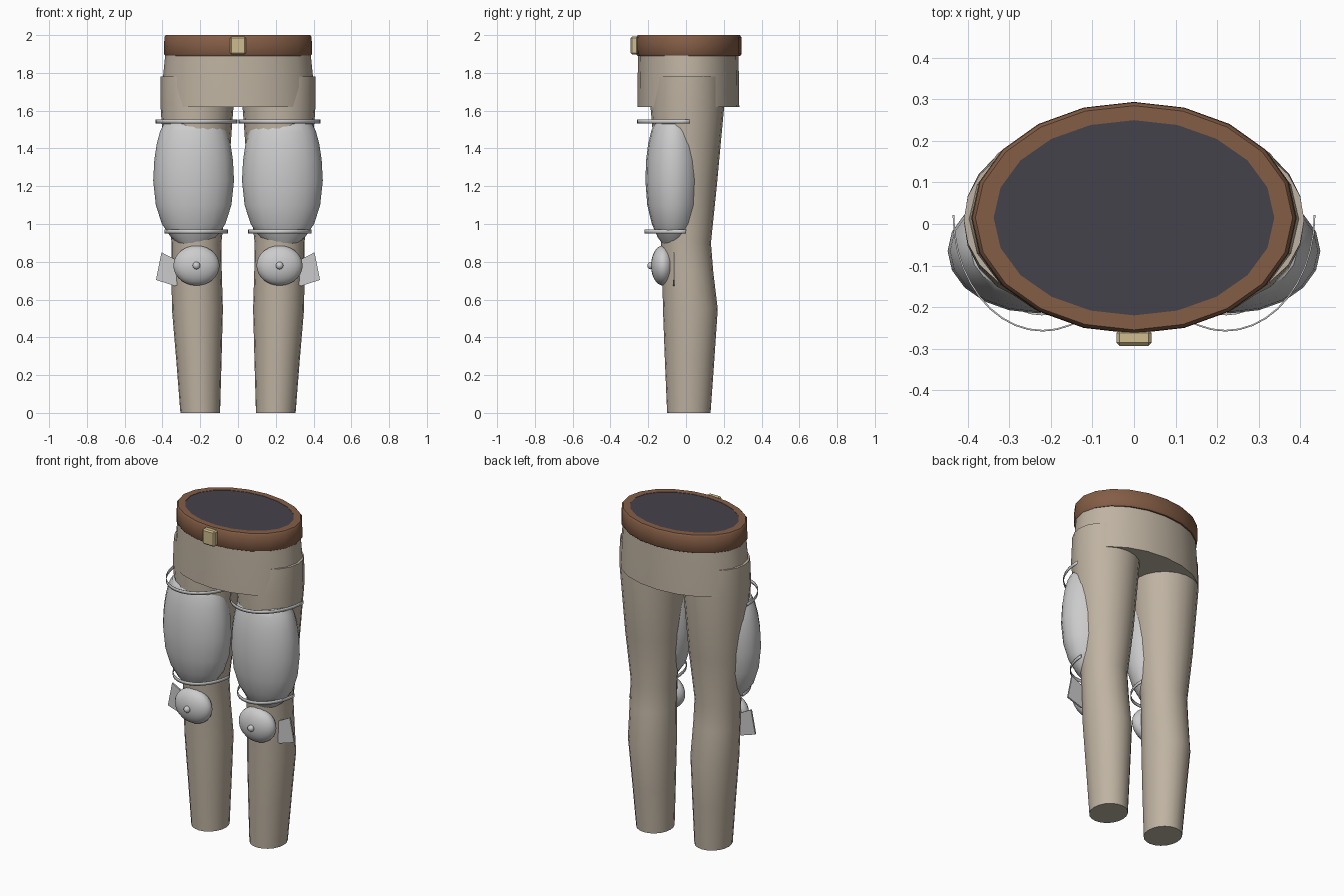
import bpy, bmesh, math

if "Cube" in bpy.data.objects:
    bpy.data.objects.remove(bpy.data.objects["Cube"])


def material(name, rgb):
    m = bpy.data.materials.new(name)
    m.diffuse_color = (*rgb, 1)
    m.use_nodes = True
    m.node_tree.nodes["Principled BSDF"].inputs["Base Color"].default_value = m.diffuse_color
    return m


cloth = material("cloth", (0.52, 0.45, 0.36))
leather = material("leather", (0.23, 0.11, 0.06))
brass = material("brass", (0.62, 0.5, 0.27))
dark = material("dark", (0.06, 0.055, 0.07))


def finish(name, bm, mat=None, mirror=False, smooth=True):
    bmesh.ops.recalc_face_normals(bm, faces=bm.faces)
    me = bpy.data.meshes.new(name)
    bm.to_mesh(me)
    bm.free()
    ob = bpy.data.objects.new(name, me)
    bpy.context.collection.objects.link(ob)
    if mat:
        me.materials.append(mat)
    if smooth:
        bpy.ops.object.select_all(action='DESELECT')
        ob.select_set(True)
        bpy.context.view_layer.objects.active = ob
        bpy.ops.object.shade_smooth_by_angle(angle=math.radians(40))
    if mirror:
        mod = ob.modifiers.new("mirror", 'MIRROR')
        mod.use_mirror_merge = False
    return ob


def loft(name, rings, n, mat=None, mirror=False, closed=False):
    """Elliptical rings (z, cx, cy, rx, ry) joined in order; capped, or closed into a hoop."""
    bm = bmesh.new()
    rows = [[bm.verts.new((cx + rx * math.cos(math.tau * i / n),
                           cy + ry * math.sin(math.tau * i / n), z)) for i in range(n)]
            for z, cx, cy, rx, ry in rings]
    pairs = list(zip(rows, rows[1:])) + ([(rows[-1], rows[0])] if closed else [])
    for a, b in pairs:
        for i in range(n):
            j = (i + 1) % n
            bm.faces.new((a[i], a[j], b[j], b[i]))
    if not closed:
        bm.faces.new(rows[0])
        bm.faces.new(rows[-1])
    return finish(name, bm, mat, mirror)


def ellipsoid(name, centre, radii, u, v, mat=None):
    bm = bmesh.new()
    bmesh.ops.create_uvsphere(bm, u_segments=u, v_segments=v, radius=1)
    bmesh.ops.scale(bm, vec=radii, verts=bm.verts)
    bmesh.ops.translate(bm, vec=centre, verts=bm.verts)
    return finish(name, bm, mat, mirror=True)


def strap(name, z, cx, cy, rx, ry, h=0.02, n=20):
    """Half hoop around the front of the leg."""
    bm = bmesh.new()
    pts = [(cx + rx * math.cos(math.pi + math.pi * i / n),
            cy + ry * math.sin(math.pi + math.pi * i / n)) for i in range(n + 1)]
    low = [bm.verts.new((x, y, z - h / 2)) for x, y in pts]
    top = [bm.verts.new((x, y, z + h / 2)) for x, y in pts]
    for i in range(n):
        bm.faces.new((low[i], low[i + 1], top[i + 1], top[i]))
    ob = finish(name, bm, mirror=True)
    mod = ob.modifiers.new("thickness", 'SOLIDIFY')
    mod.thickness = 0.004
    return ob


# Trouser legs and hips
loft("trouser_legs", [(0, .20, .015, .105, .115), (.28, .207, .019, .12, .131),
                      (.55, .215, .023, .135, .145), (.75, .219, .009, .133, .135),
                      (.90, .22, .0, .132, .132), (1.2, .218, .006, .163, .157),
                      (1.62, .217, .007, .193, .195), (1.78, .21, .01, .20, .185)],
     20, cloth, mirror=True)
loft("hips", [(1.62, 0, .012, .405, .27), (1.78, 0, .012, .397, .268),
              (1.9, 0, .012, .385, .265)], 20, cloth)

# Belt hoop, waist cap and buckle
loft("belt", [(1.89, 0, .015, .385, .272), (1.9, 0, .015, .392, .279),
              (1.99, 0, .015, .39, .278), (2.0, 0, .015, .382, .27),
              (2.0, 0, .015, .338, .235), (1.89, 0, .015, .338, .235)],
     20, leather, closed=True)
loft("waist_cap", [(1.9, 0, .015, .34, .236), (1.998, 0, .015, .34, .236)], 20, dark)
bm = bmesh.new()
bmesh.ops.create_cube(bm, size=1)
bmesh.ops.scale(bm, vec=(.085, .04, .095), verts=bm.verts)
bmesh.ops.translate(bm, vec=(0, -.274, 1.945), verts=bm.verts)
bmesh.ops.bevel(bm, geom=bm.edges[:], offset=.008, segments=1, affect='EDGES')
finish("buckle", bm, brass, smooth=False)

# Thigh guards, bulging out of the front of each leg
profile = [(.88, .06, .05), (.93, .12, .085), (1.0, .168, .116), (1.1, .20, .14),
           (1.23, .214, .15), (1.34, .208, .146), (1.42, .196, .136),
           (1.49, .178, .12), (1.53, .158, .105), (1.55, .11, .07)]
loft("thigh_guards", [(z, .235, -.065, rx, ry) for z, rx, ry in profile], 20, mirror=True)
strap("upper_straps", 1.543, .22, .022, .217, .281)
strap("lower_straps", .96, .222, 0, .168, .22)

# Knee caps with a centre stud and a flat side fin
ellipsoid("knee_caps", (.22, -.122, .78), (.122, .063, .106), 24, 14)
ellipsoid("knee_studs", (.22, -.187, .78), (.02, .018, .02), 12, 8)
bm = bmesh.new()
outline = [(.29, .79), (.405, .85), (.434, .704), (.335, .672), (.28, .69)]
face = bm.faces.new([bm.verts.new((x, -.07, z)) for x, z in outline])
ext = bmesh.ops.extrude_face_region(bm, geom=[face])
bmesh.ops.translate(bm, vec=(0, .01, 0),
                    verts=[v for v in ext["geom"] if isinstance(v, bmesh.types.BMVert)])
finish("knee_fins", bm, mirror=True, smooth=False)
